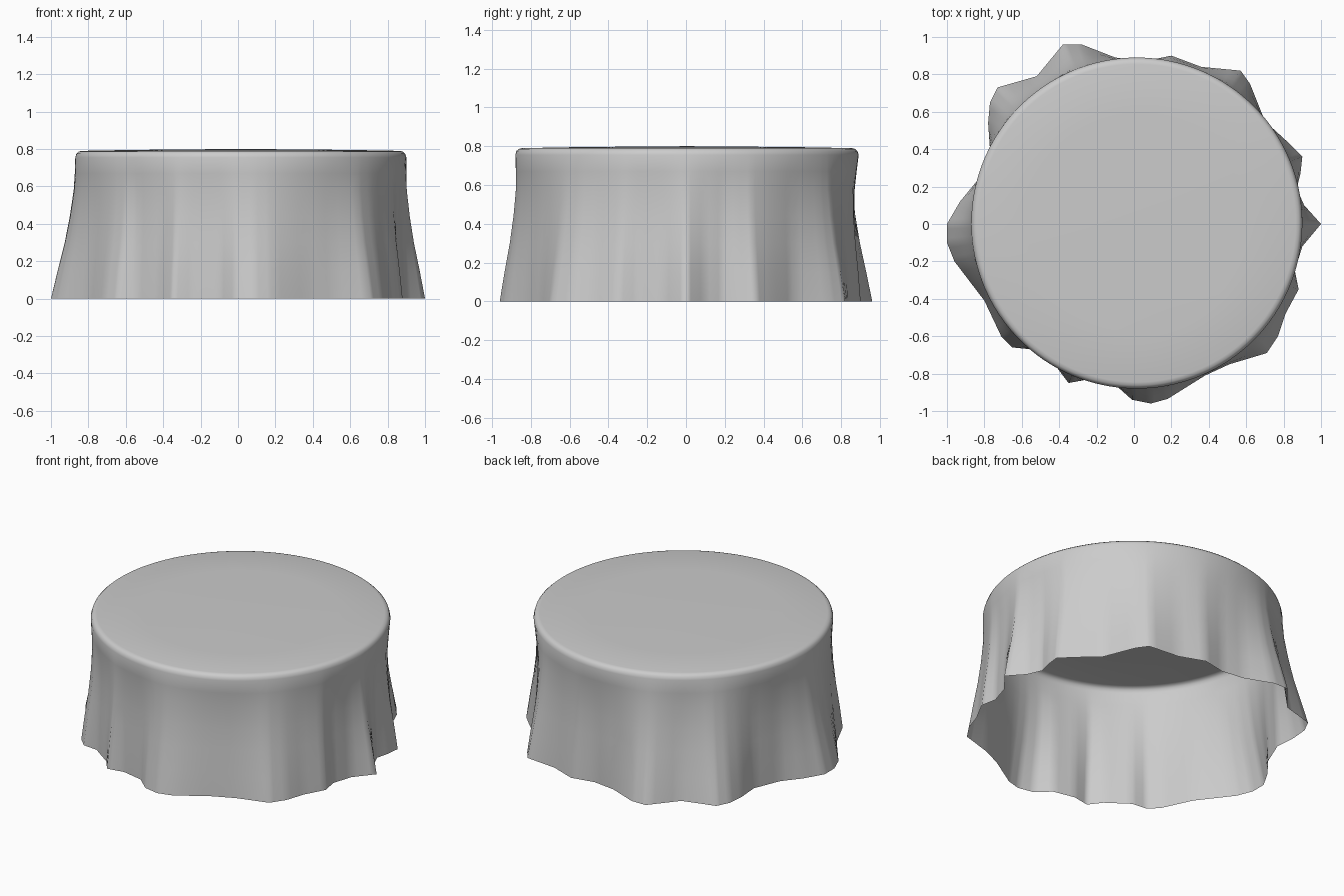
import bpy, bmesh, math
from mathutils import Vector

CX, CY, R = 0.015, 0.005, 0.885   # round table top under the cloth
SUB = 4                           # columns per hem segment

# Outline of the draped hem on the floor, counter-clockwise
HEM = [(1.0, 0.0), (0.91, 0.10), (0.87, 0.19), (0.89, 0.27), (0.90, 0.36),
       (0.82, 0.44), (0.70, 0.55), (0.62, 0.75), (0.57, 0.82), (0.36, 0.84),
       (0.20, 0.90), (0.05, 0.87), (-0.10, 0.89), (-0.28, 0.96), (-0.38, 0.96),
       (-0.52, 0.79), (-0.73, 0.73), (-0.77, 0.65), (-0.78, 0.54), (-0.77, 0.40),
       (-0.84, 0.23), (-0.93, 0.12), (-1.0, 0.0), (-1.0, -0.10), (-0.96, -0.20),
       (-0.80, -0.41), (-0.71, -0.60), (-0.65, -0.66), (-0.55, -0.67),
       (-0.41, -0.77), (-0.35, -0.85), (-0.24, -0.83), (-0.10, -0.86),
       (-0.01, -0.94), (0.09, -0.96), (0.18, -0.935), (0.38, -0.81),
       (0.51, -0.75), (0.71, -0.69), (0.77, -0.60), (0.81, -0.48),
       (0.88, -0.35), (0.86, -0.25), (0.90, -0.12)]

# Columns: resampled hem points with their polar angle around the table
columns = []
for i, a in enumerate(HEM):
    b = HEM[(i + 1) % len(HEM)]
    for k in range(SUB):
        p = Vector(a).lerp(Vector(b), k / SUB)
        columns.append((p, math.atan2(p.y - CY, p.x - CX)))

# Rings: height, radius offset of the cloth body, share of the hem shape
RINGS = [(0.0, 0.0, 1.0), (0.15, -0.02, 0.76), (0.30, -0.03, 0.54),
         (0.44, -0.03, 0.37), (0.58, -0.022, 0.2), (0.67, -0.01, 0.09),
         (0.755, 0.0, 0.0), (0.775, -0.006, 0.0), (0.786, -0.018, 0.0),
         (0.79, -0.035, 0.0), (0.795, -0.30, 0.0), (0.798, -0.60, 0.0)]

bm = bmesh.new()
rings = []
for z, off, w in RINGS:
    ring = []
    for p, ang in columns:
        r = R + off
        c = Vector((CX + r * math.cos(ang), CY + r * math.sin(ang)))
        q = c.lerp(p, w)
        ring.append(bm.verts.new((q.x, q.y, z)))
    rings.append(ring)

# Skirt and top surface, left open underneath
n = len(columns)
for lo, hi in zip(rings, rings[1:]):
    for i in range(n):
        j = (i + 1) % n
        bm.faces.new((lo[i], lo[j], hi[j], hi[i]))
centre = bm.verts.new((CX, CY, 0.80))
for i in range(n):
    bm.faces.new((rings[-1][i], rings[-1][(i + 1) % n], centre))

for f in bm.faces:
    f.smooth = True
mesh = bpy.data.meshes.new("tablecloth")
bm.to_mesh(mesh)
bm.free()
bpy.context.collection.objects.link(bpy.data.objects.new("tablecloth", mesh))
